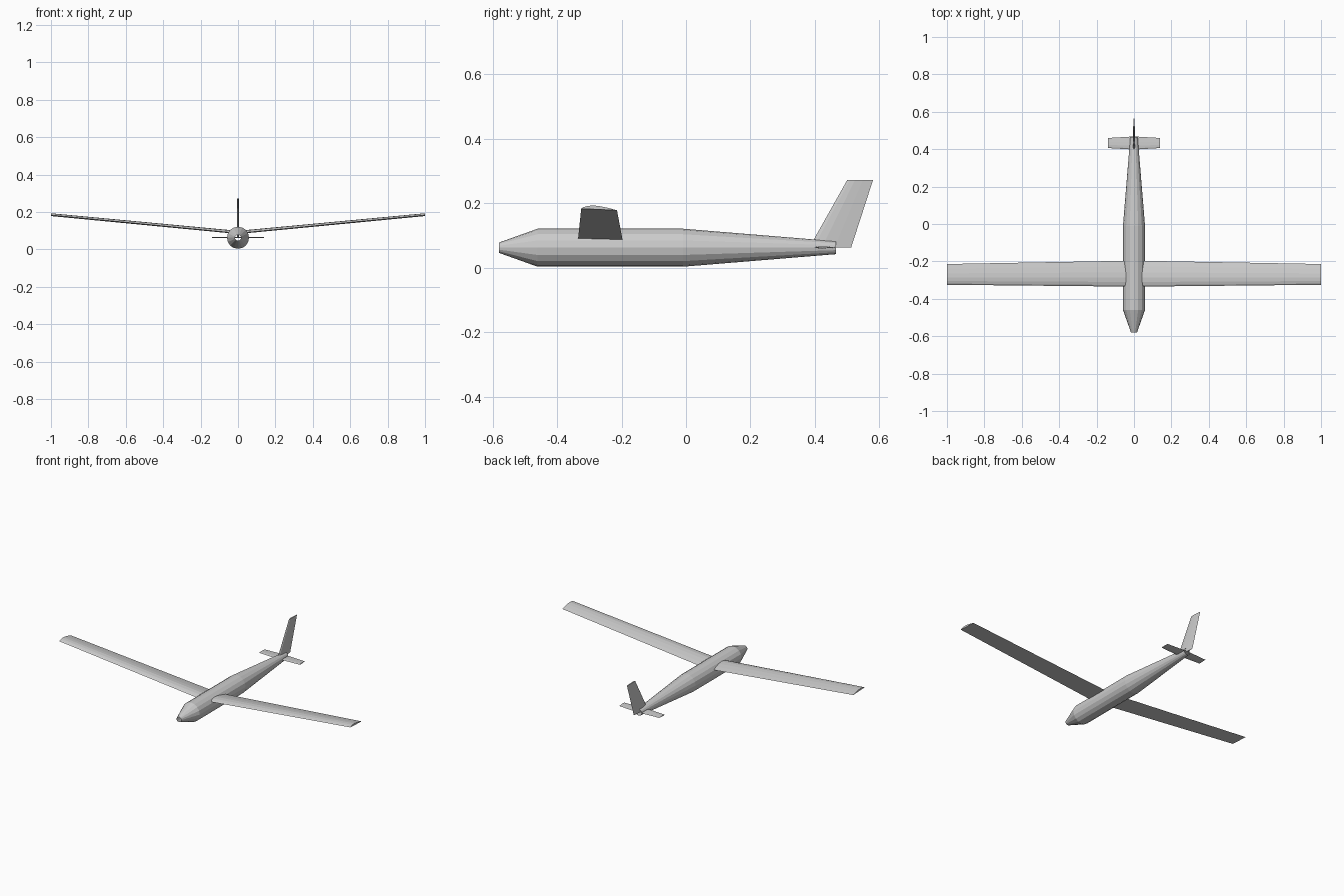
import bpy, bmesh, math

if "Cube" in bpy.data.objects:
    bpy.data.objects.remove(bpy.data.objects["Cube"])


def loft(name, rings, cap=True):
    """Skin a list of closed rings with flat quads."""
    bm = bmesh.new()
    vs = [[bm.verts.new(p) for p in r] for r in rings]
    n = len(vs[0])
    for a, b in zip(vs, vs[1:]):
        for i in range(n):
            j = (i + 1) % n
            bm.faces.new((a[i], a[j], b[j], b[i]))
    if cap:
        bm.faces.new(vs[0])
        bm.faces.new(vs[-1])
    bmesh.ops.recalc_face_normals(bm, faces=bm.faces)
    me = bpy.data.meshes.new(name)
    bm.to_mesh(me)
    bm.free()
    ob = bpy.data.objects.new(name, me)
    bpy.context.collection.objects.link(ob)
    return ob


# Fuselage: 16-sided tube, open at nose and tail
def circle(y, r, z=0.062, n=16):
    return [(r * math.cos(2 * math.pi * i / n), y, z + r * math.sin(2 * math.pi * i / n))
            for i in range(n)]


loft("fuselage", [circle(-0.58, 0.016), circle(-0.46, 0.059),
                  circle(-0.01, 0.059), circle(0.465, 0.020)], cap=False)

# Section shapes as (chord fraction, offset as fraction of chord)
UPPER = [(0, 0), (0.06, 0.045), (0.18, 0.085), (0.35, 0.105), (0.55, 0.09), (0.78, 0.05), (1, 0)]
AIRFOIL = UPPER + [(0.5, 0)]
HALF = [(0, 0), (0.1, 0.035), (0.3, 0.05), (0.6, 0.035), (1, 0)]
LENS = HALF + [(t, -h) for t, h in HALF[-2:0:-1]]


def section(x, y0, y1, z0, z1, shape):
    c = y1 - y0
    return [(x, y0 + t * c, z0 + t * (z1 - z0) + h * c) for t, h in shape]


# Wings with dihedral
for side, s in (("right", 1), ("left", -1)):
    loft(side + "_wing", [section(0, -0.335, -0.196, 0.086, 0.082, AIRFOIL),
                          section(s, -0.325, -0.214, 0.183, 0.178, AIRFOIL)])

# Tailplane
loft("tailplane", [section(-0.138, 0.406, 0.460, 0.063, 0.063, LENS),
                   section(0, 0.398, 0.468, 0.063, 0.063, LENS),
                   section(0.138, 0.406, 0.460, 0.063, 0.063, LENS)])


# Swept tail fin
def fin_ring(z, y0, y1):
    return [(h * (y1 - y0), y0 + t * (y1 - y0), z) for t, h in LENS]


loft("tail_fin", [fin_ring(0.062, 0.382, 0.512), fin_ring(0.272, 0.50, 0.58)])
